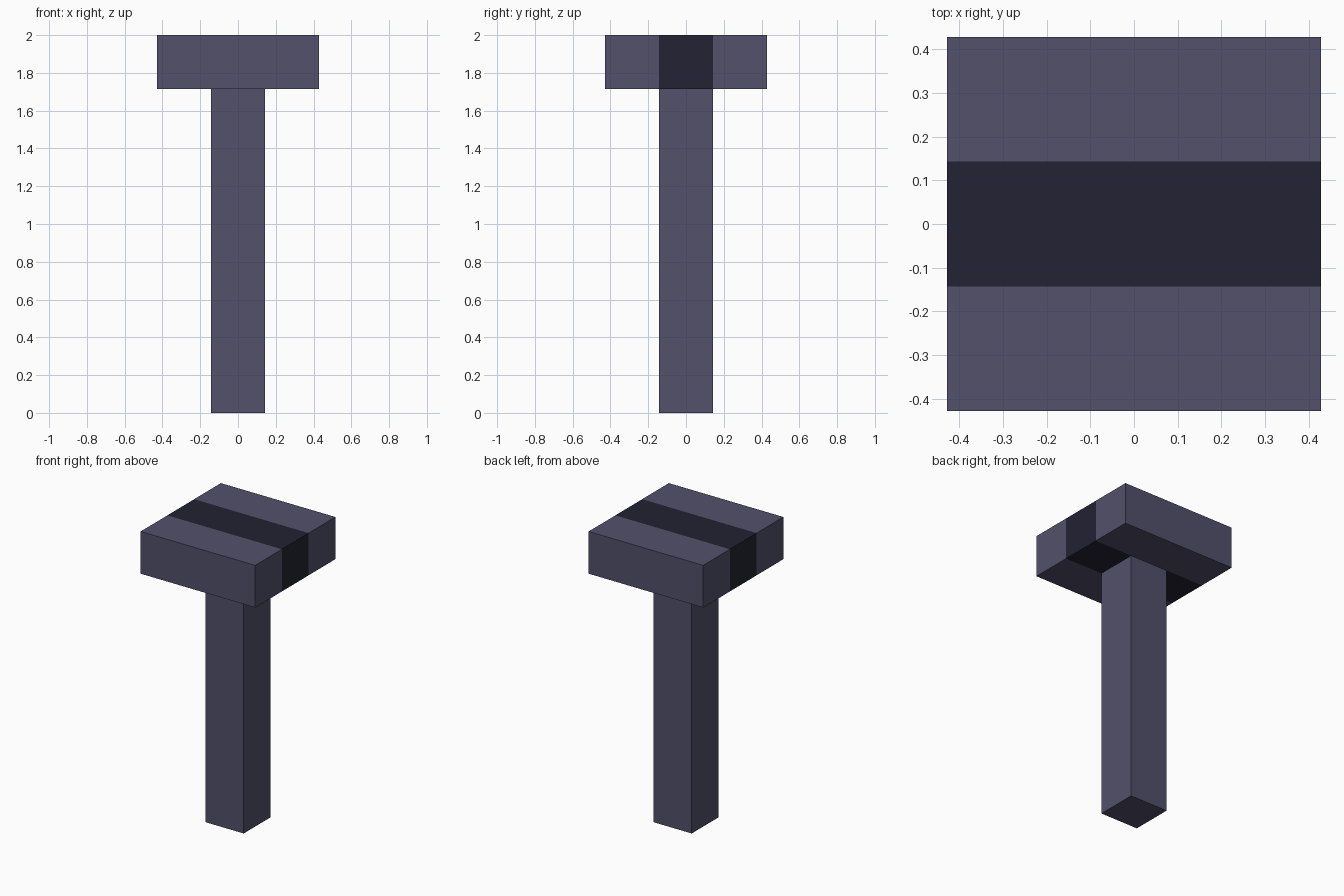
import bpy, bmesh
from mathutils import Vector, Matrix

if "Cube" in bpy.data.objects:
    bpy.data.objects.remove(bpy.data.objects["Cube"])

U = 2 / 7  # block size


def material(name, rgb):
    m = bpy.data.materials.new(name)
    m.diffuse_color = (*rgb, 1)
    m.use_nodes = True
    m.node_tree.nodes["Principled BSDF"].inputs["Base Color"].default_value = m.diffuse_color
    return m


slate = material("slate purple", (0.084, 0.082, 0.147))
dark = material("dark navy", (0.016, 0.016, 0.033))


def box(size, center):
    bm = bmesh.new()
    bmesh.ops.create_cube(bm, size=1, matrix=Matrix.Translation(center) @ Matrix.Diagonal((*size, 1)))
    return bm


def finish(bm, name, mats):
    me = bpy.data.meshes.new(name)
    bm.to_mesh(me)
    bm.free()
    for m in mats:
        me.materials.append(m)
    ob = bpy.data.objects.new(name, me)
    bpy.context.collection.objects.link(ob)


# Post, open at the top where it meets the head
bm = box((U, U, 6 * U), (0, 0, 3 * U))
top = [f for f in bm.faces if f.normal.z > 0.5]
bmesh.ops.delete(bm, geom=top, context='FACES_ONLY')
finish(bm, "post", [slate])

# Head slab, cut into blocks, with a dark band across the middle row
bm = box((3 * U, 3 * U, U), (0, 0, 6.5 * U))
for axis in (Vector((1, 0, 0)), Vector((0, 1, 0))):
    for side in (-1, 1):
        bmesh.ops.bisect_plane(bm, geom=bm.verts[:] + bm.edges[:] + bm.faces[:],
                               plane_co=axis * side * U / 2, plane_no=axis)
hidden = []
for f in bm.faces:
    c = f.calc_center_median()
    f.material_index = int(abs(c.y) < U / 2)
    if f.normal.z < -0.5 and abs(c.x) < U / 2 and abs(c.y) < U / 2:
        hidden.append(f)
bmesh.ops.delete(bm, geom=hidden, context='FACES_ONLY')
finish(bm, "head", [slate, dark])
